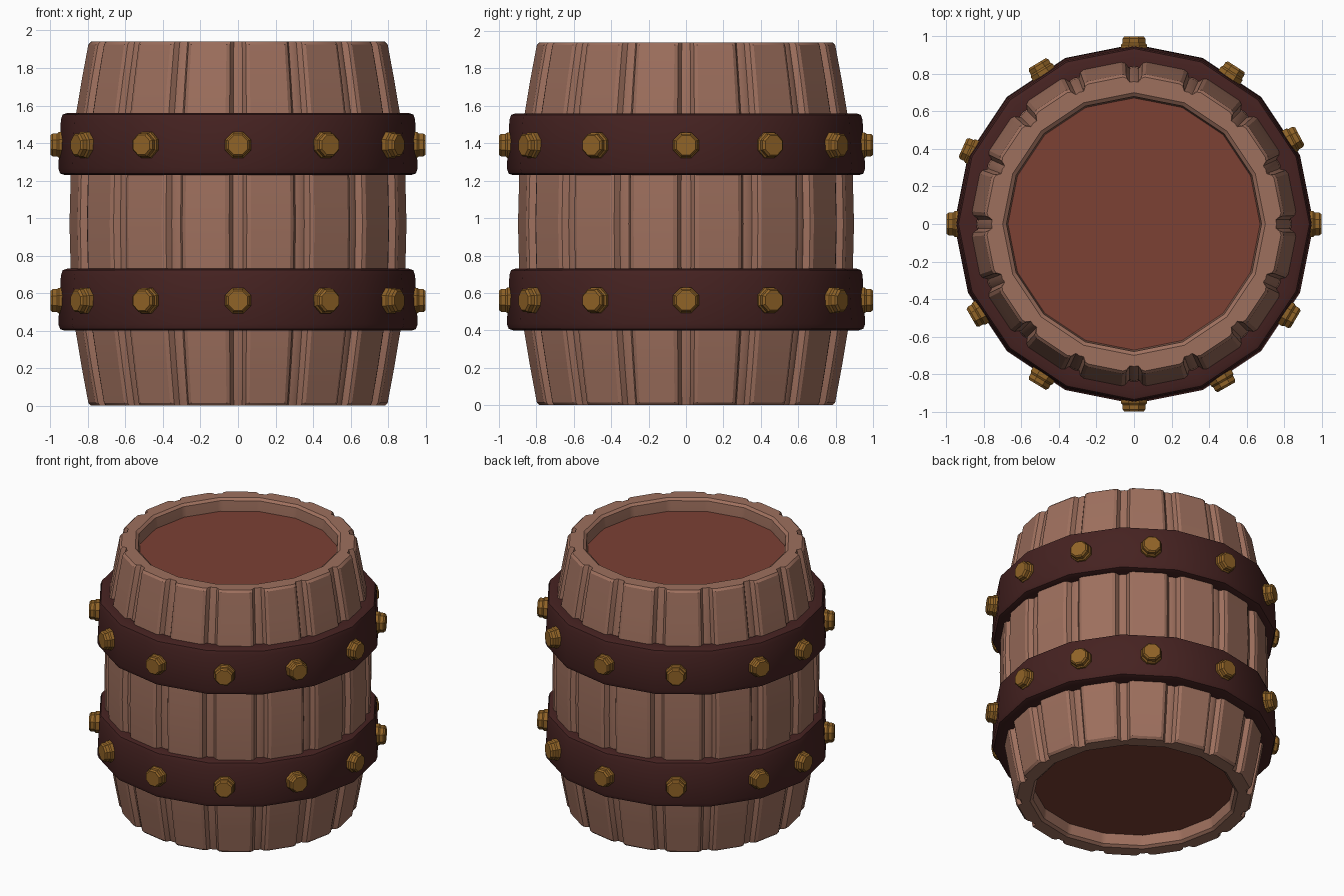
import bpy, bmesh
from math import radians, cos, sin
from mathutils import Matrix

if "Cube" in bpy.data.objects:
    bpy.data.objects.remove(bpy.data.objects["Cube"])

SIDES = 16
STEP = 360 / SIDES


def material(name, rgb):
    m = bpy.data.materials.new(name)
    m.diffuse_color = (*rgb, 1)
    m.use_nodes = True
    m.node_tree.nodes["Principled BSDF"].inputs["Base Color"].default_value = m.diffuse_color
    return m


wood = material("wood", (0.34, 0.16, 0.11))
lid_wood = material("lid_wood", (0.20, 0.052, 0.034))
iron = material("dark_iron", (0.06, 0.016, 0.015))
brass = material("brass", (0.28, 0.125, 0.02))


def make_object(name, rings, mat, closed=False, matrix=None):
    """Skin a list of vertex rings; closed joins last to first, else caps."""
    bm = bmesh.new()
    loops = [[bm.verts.new(p) for p in ring] for ring in rings]
    n = len(loops[0])
    pairs = list(zip(loops, loops[1:]))
    if closed:
        pairs.append((loops[-1], loops[0]))
    else:
        bm.faces.new(loops[0][::-1])
        bm.faces.new(loops[-1])
    for a, b in pairs:
        for i in range(n):
            j = (i + 1) % n
            bm.faces.new((a[i], a[j], b[j], b[i]))
    bmesh.ops.recalc_face_normals(bm, faces=bm.faces)
    me = bpy.data.meshes.new(name)
    bm.to_mesh(me)
    bm.free()
    me.materials.append(mat)
    ob = bpy.data.objects.new(name, me)
    bpy.context.collection.objects.link(ob)
    if matrix:
        ob.matrix_world = matrix
    bpy.ops.object.select_all(action='DESELECT')
    ob.select_set(True)
    bpy.context.view_layer.objects.active = ob
    bpy.ops.object.shade_smooth_by_angle(angle=radians(25))
    return ob


def circle(r, z, n, phase=0):
    return [(r * cos(radians(phase + 360 * i / n)),
             r * sin(radians(phase + 360 * i / n)), z) for i in range(n)]


# stave cross-section: offset angle from groove centre, share of groove depth
GROOVE = [(-4.4, 0), (-3.0, 0.25), (-1.7, 1), (0, 1), (1.7, 1), (3.0, 0.25), (4.4, 0)]


def stave_ring(r, z, depth):
    pts = []
    for k in range(SIDES):
        for off, share in GROOVE:
            # flat-sided radius along the chord of the polygon
            chord = r * cos(radians(STEP / 2)) / cos(radians(abs(off) - STEP / 2))
            rr = chord - depth * share
            a = radians(k * STEP + off)
            pts.append((rr * cos(a), rr * sin(a), z))
    return pts


# barrel body: bulging outside, bevelled rims, recessed inner wall
half = [(0.67, 0.86, 0), (0.68, 0.955, 0), (0.70, 0.97, 0), (0.795, 0.97, 0.035),
        (0.81, 0.955, 0.045), (0.845, 0.77, 0.045), (0.88, 0.565, 0.045),
        (0.905, 0.27, 0.045)]
outline = half + [(0.912, 0, 0.045)] + [(r, -z, d) for r, z, d in reversed(half)]
make_object("barrel_staves", [stave_ring(r, 0.97 + z, d) for r, z, d in outline],
            wood, closed=True)

# recessed lid and base
for name, z0, z1 in (("lid", 1.80, 1.85), ("base", 0.09, 0.14)):
    make_object(name, [circle(0.695, z0, SIDES), circle(0.695, z1, SIDES)], lid_wood)

# bolt positions around each hoop, slightly uneven
BOLT_ANGLES = [0, 28, 57, 90, 121, 156, 180, 210, 239, 270, 299.5, 329.5]
HOOP = [(0.84, -0.165), (0.925, -0.165), (0.948, -0.157), (0.958, -0.13),
        (0.944, 0.13), (0.935, 0.157), (0.912, 0.165), (0.84, 0.165)]
BOLT = [(0.074, 0.90), (0.074, 0.955), (0.066, 0.965), (0.066, 0.988), (0.056, 1.0)]

for label, zc in (("lower", 0.565), ("upper", 1.395)):
    make_object(label + "_hoop", [circle(r, zc + z, SIDES) for r, z in HOOP],
                iron, closed=True)
    for i, ang in enumerate(BOLT_ANGLES):
        mat = (Matrix.Translation((0, 0, zc - 0.005)) @ Matrix.Rotation(radians(ang), 4, 'Z')
               @ Matrix.Rotation(radians(90), 4, 'Y'))
        make_object(f"{label}_bolt_{i + 1}",
                    [circle(r, d, 8, 22.5) for r, d in BOLT], brass, matrix=mat)
